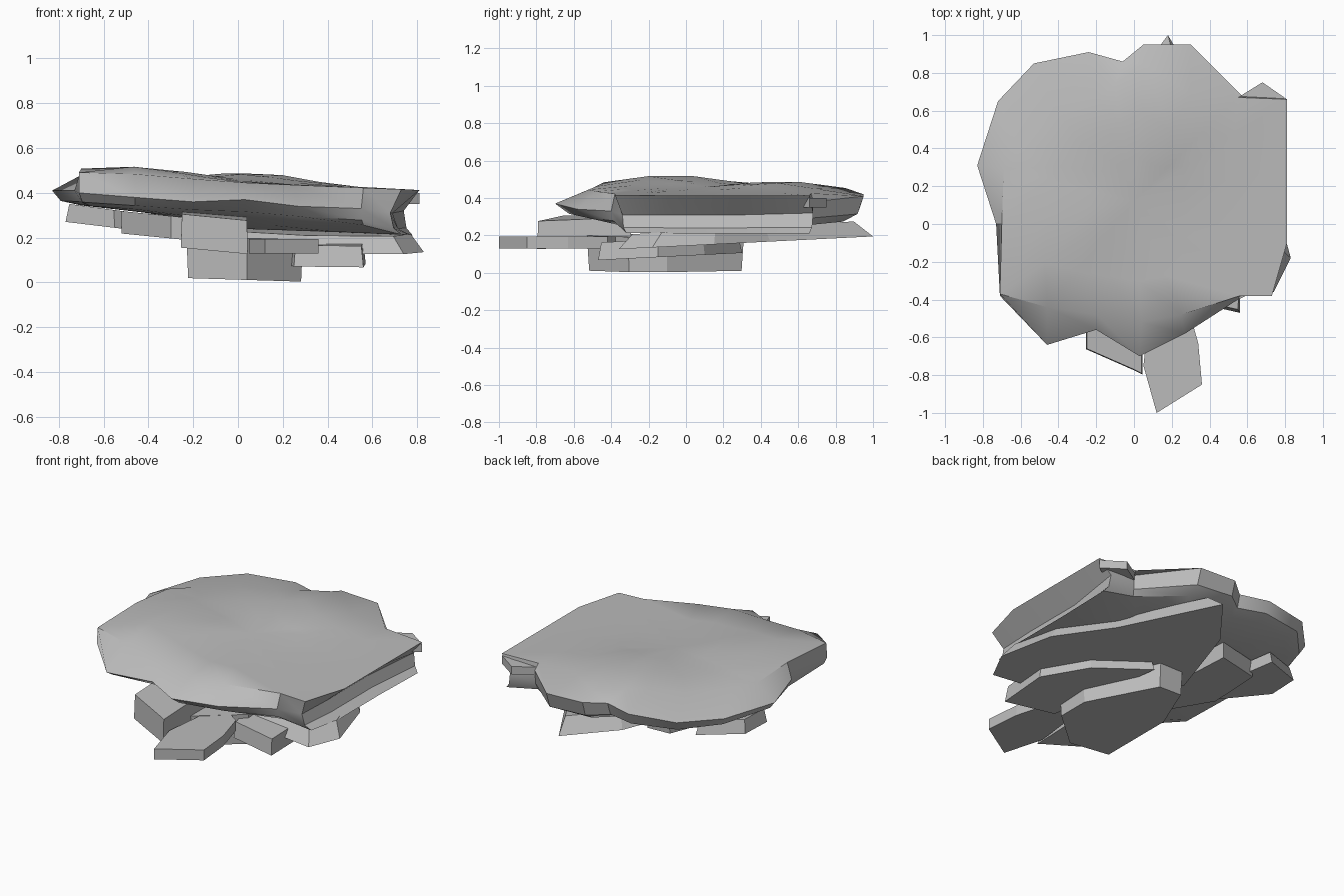
import bpy
import bmesh
from math import exp, radians
from mathutils import Vector

if "Cube" in bpy.data.objects:
    bpy.data.objects.remove(bpy.data.objects["Cube"], do_unlink=True)

stone = bpy.data.materials.new("stone_grey")
stone.use_nodes = True
stone.diffuse_color = (.5, .5, .5, 1)
stone.node_tree.nodes["Principled BSDF"].inputs["Base Color"].default_value = (.5, .5, .5, 1)


def finish(name, mesh_builder, smooth_angle=None):
    """Turn a bmesh into a named object with the stone material."""
    bmesh.ops.recalc_face_normals(mesh_builder, faces=mesh_builder.faces)
    mesh = bpy.data.meshes.new(name)
    mesh_builder.to_mesh(mesh)
    mesh_builder.free()
    mesh.materials.append(stone)
    obj = bpy.data.objects.new(name, mesh)
    bpy.context.collection.objects.link(obj)
    if smooth_angle:
        bpy.ops.object.select_all(action="DESELECT")
        obj.select_set(True)
        bpy.context.view_layer.objects.active = obj
        bpy.ops.object.shade_smooth_by_angle(angle=radians(smooth_angle))
    return obj


def loft(name, rings, top_point, bottom_point, smooth_angle):
    """Skin matching rings from top to bottom and close both ends to a point."""
    bm = bmesh.new()
    rows = [[bm.verts.new(point) for point in ring] for ring in rings]
    count = len(rows[0])
    for upper, lower in zip(rows, rows[1:]):
        for i in range(count):
            j = (i + 1) % count
            bm.faces.new((upper[i], upper[j], lower[j], lower[i]))
    for row, tip in ((rows[0], top_point), (rows[-1], bottom_point)):
        centre_vert = bm.verts.new(tip)
        for i in range(count):
            bm.faces.new((row[i], row[(i + 1) % count], centre_vert))
    return finish(name, bm, smooth_angle)


def block(name, outline, low, high, slope_x=0, slope_y=0, crown=1, taper=1):
    """Angular slab of rock over an outline, tilted, with scaled top and base."""
    bm = bmesh.new()
    middle = sum((Vector(p) for p in outline), Vector((0, 0))) / len(outline)
    rows = []
    for height, scale in ((high, crown), (low, taper)):
        row = []
        for p in outline:
            offset = Vector(p) - middle
            q = middle + offset * scale
            tilt = offset.x * slope_x + offset.y * slope_y
            row.append(bm.verts.new((q.x, q.y, max(0, height + tilt))))
        rows.append(row)
    bm.faces.new(rows[0])
    bm.faces.new(rows[1])
    count = len(outline)
    for i in range(count):
        j = (i + 1) % count
        bm.faces.new((rows[0][i], rows[0][j], rows[1][j], rows[1][i]))
    return finish(name, bm)


def cap_height(x, y):
    """Gently sloping cap surface with two low rises."""
    west_rise = .06 * exp(-((x + .46) ** 2 + (y + .08) ** 2) / .12)
    back_rise = .05 * exp(-((x - .08) ** 2 + (y - .5) ** 2) / .08)
    return .445 - .04 * x + west_rise + back_rise


# Cap: flat top rim, jutting brow, undercut wall
rim = [(-.71, -.37), (-.46, -.44), (-.2, -.48), (.04, -.52), (.25, -.48),
       (.56, -.38), (.73, -.38), (.81, -.1), (.81, .3), (.81, .66),
       (.55, .67), (.3, .69), (.05, .85), (-.1, .74), (-.2, .66), (-.41, .59),
       (-.6, .4), (-.69, .29), (-.7, 0)]
brow = [(-.71, -.38, .4), (-.46, -.64, .38), (-.2, -.56, .36), (.03, -.7, .37),
        (.27, -.58, .34), (.55, -.4, .33), (.68, -.34, .31), (.69, -.1, .31),
        (.69, .3, .31), (.74, .68, .32), (.57, .68, .38), (.3, .95, .41),
        (.05, .95, .42), (-.06, .86, .41), (-.24, .91, .41), (-.53, .85, .41),
        (-.72, .65, .41), (-.83, .31, .41), (-.73, 0, .41)]
foot = [(-.66, -.34), (-.46, -.44), (-.2, -.42), (.04, -.45), (.27, -.42),
        (.56, -.36), (.73, -.32), (.77, -.1), (.77, .3), (.78, .66),
        (.56, .66), (.3, .84), (.05, .86), (-.07, .78), (-.23, .82),
        (-.48, .76), (-.64, .57), (-.7, .28), (-.66, 0)]
centre = Vector((0, .12))


def rim_ring(scale):
    points = [centre.lerp(Vector(p), scale) for p in rim]
    return [(p.x, p.y, cap_height(p.x, p.y)) for p in points]


def lip_point(upper, lower):
    flat = Vector(upper).lerp(Vector(lower), .3)
    return (flat.x, flat.y, upper[2] + (lower[2] - upper[2]) * .7)


foot_ring = [(x, y, .295 - .07 * x - (.03 if x > .6 else 0)) for x, y in foot]
lip_ring = [lip_point(a, b) for a, b in zip(brow, foot_ring)]
under_ring = [(x * .6, y * .6 + .05, .27 - .06 * x) for x, y in foot]
loft("rock_cap", [rim_ring(s) for s in (.33, .66, 1)] +
     [brow, lip_ring, foot_ring, under_ring],
     (*centre, cap_height(*centre)), (*centre, .24), 35)

# Shelf beneath the cap, running back to a pointed tip
block("rear_wedge", [(-.2, .2), (.3, -.3), (.74, -.36), (.83, -.18), (.74, .15),
                     (.5, .45), (.18, 1), (-.05, .7)], .155, .235, 0, .05, .87)

# Blocks projecting from the front
block("front_left_block", [(-.25, -.4), (-.25, -.66), (0, -.77), (.04, -.79),
                           (.04, -.3)], .145, .295, -.08, .04, 1, 1.03)
block("front_tongue", [(.1, -.3), (.28, -.42), (.34, -.63), (.36, -.85),
                       (.12, -1), (.05, -.75)], .13, .195)

# Lowest boulder carrying the stack
block("base_boulder", [(-.23, -.5), (.04, -.53), (.29, -.31), (.29, -.1),
                       (.06, .31), (-.1, .31), (-.23, 0)], .012, .2, -.03, 0, 1, .97)

# Side flakes hanging under the cap
block("right_flake", [(.25, -.4), (.56, -.47), (.57, -.15), (.4, .1), (.1, .3)],
      .085, .18, 0, .05, .95)
block("left_spur", [(-.77, .3), (-.76, .5), (-.5, .62), (-.42, .2), (-.55, .1)],
      .25, .33, -.12, 0, .9)
block("left_inner_flake", [(-.52, .1), (-.5, .45), (-.2, .55), (-.15, -.2),
                           (-.3, -.2)], .2, .3, -.1, 0)

# Small splinters breaking the rear edge
block("rear_splinter", [(.55, .67), (.68, .75), (.81, .66), (.65, .55)], .35, .4)
